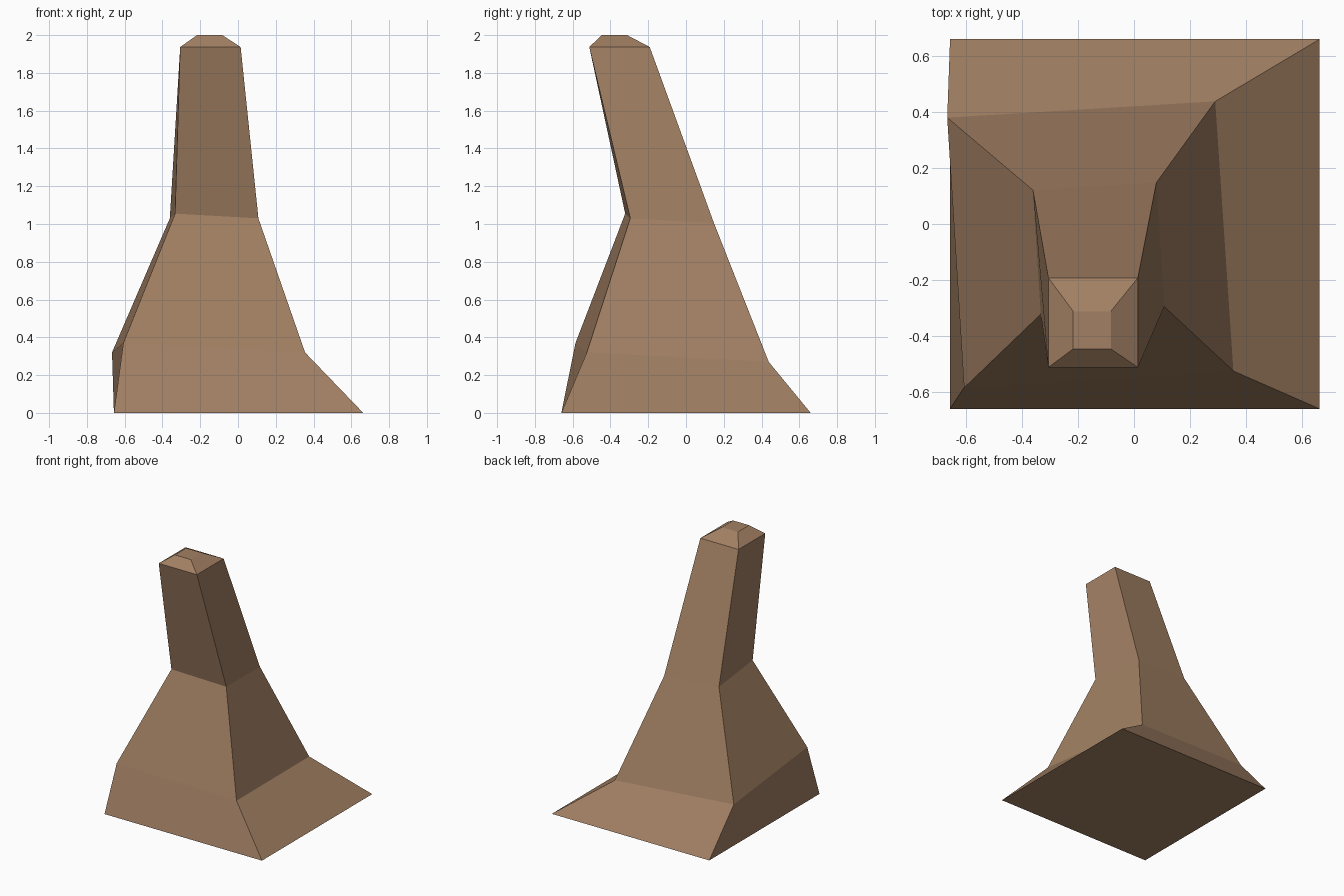
import bpy, bmesh

if "Cube" in bpy.data.objects:
    bpy.data.objects.remove(bpy.data.objects["Cube"])

# Single flat colour
mat = bpy.data.materials.new("warm brown")
mat.diffuse_color = (0.36, 0.215, 0.125, 1.0)
mat.use_nodes = True
mat.node_tree.nodes["Principled BSDF"].inputs["Base Color"].default_value = mat.diffuse_color


def square(cx, cy, half, z):
    """Level square ring, counter-clockwise from front left."""
    return [(cx + sx * half, cy + sy * half, z)
            for sx, sy in ((-1, -1), (1, -1), (1, 1), (-1, 1))]


# Cross-sections from bottom to top
rings = [
    square(0.003, 0.0, 0.66, 0.0),                                  # foot
    [(-0.607, -0.585, 0.37), (0.355, -0.525, 0.32),
     (0.29, 0.438, 0.27), (-0.667, 0.38, 0.32)],                    # tilted skirt top
    [(-0.333, -0.322, 1.055), (0.108, -0.295, 1.03),
     (0.08, 0.148, 1.005), (-0.361, 0.121, 1.03)],                  # tilted waist
    square(-0.146, -0.352, 0.16, 1.937),                            # neck top
    square(-0.15, -0.379, 0.067, 2.0),                              # chamfered tip
]

# Loft the leaning spire through the sections
bm = bmesh.new()
loops = [[bm.verts.new(p) for p in ring] for ring in rings]
for low, high in zip(loops, loops[1:]):
    for i in range(4):
        j = (i + 1) % 4
        bm.faces.new((low[i], low[j], high[j], high[i]))
bm.faces.new(loops[0][::-1])
bm.faces.new(loops[-1])
bmesh.ops.recalc_face_normals(bm, faces=bm.faces)

mesh = bpy.data.meshes.new("leaning_spire")
bm.to_mesh(mesh)
bm.free()
mesh.materials.append(mat)
bpy.context.collection.objects.link(bpy.data.objects.new("leaning_spire", mesh))
